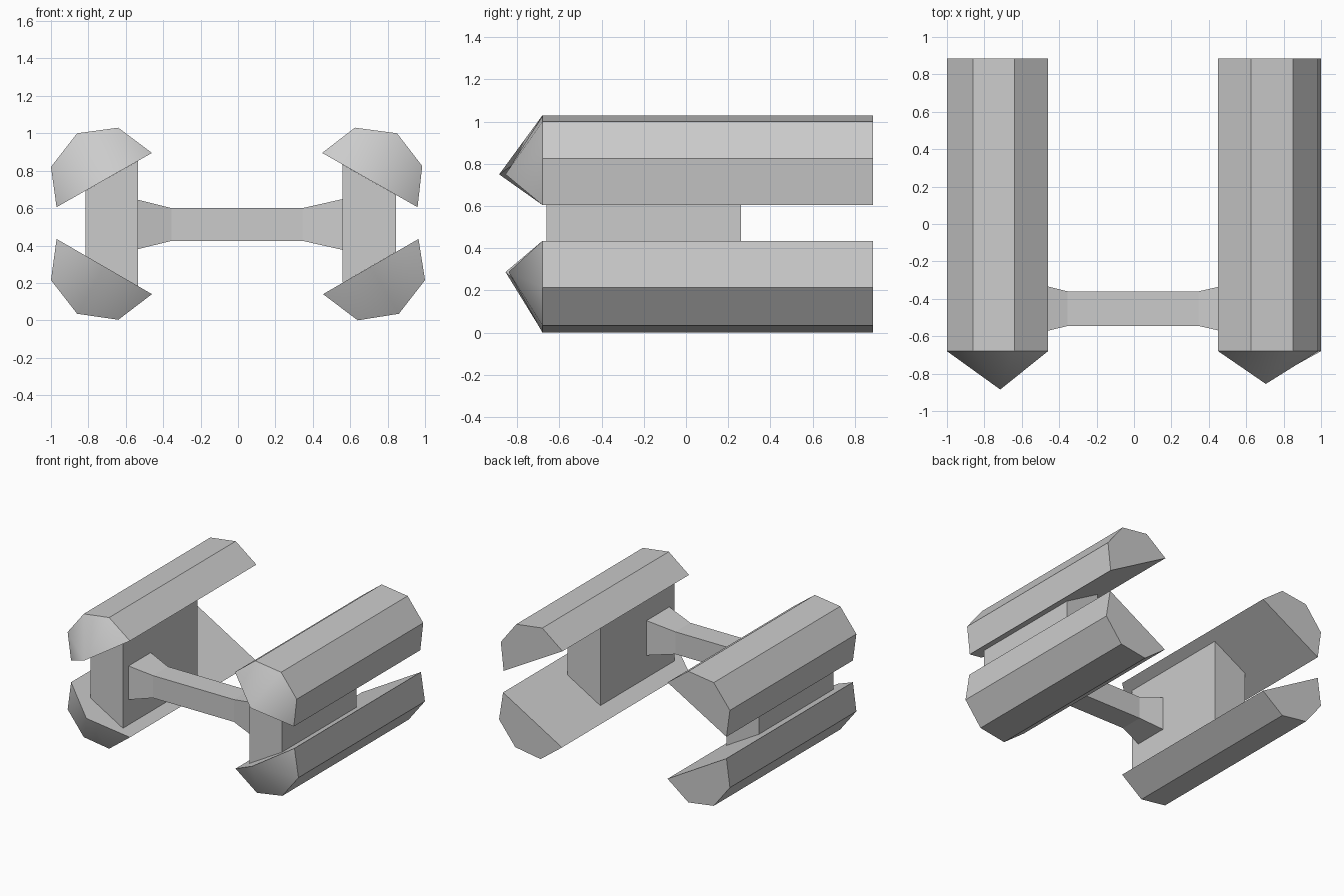
import bpy, bmesh

if "Cube" in bpy.data.objects:
    bpy.data.objects.remove(bpy.data.objects["Cube"])


def make_object(name, bm):
    bmesh.ops.recalc_face_normals(bm, faces=bm.faces[:])
    mesh = bpy.data.meshes.new(name)
    bm.to_mesh(mesh)
    bm.free()
    obj = bpy.data.objects.new(name, mesh)
    bpy.context.collection.objects.link(obj)


def add_ring(bm, points):
    return [bm.verts.new(p) for p in points]


def bridge(bm, a, b):
    n = len(a)
    for i in range(n):
        j = (i + 1) % n
        bm.faces.new((a[i], a[j], b[j], b[i]))


def pod(name, profile, tip_y, y0=-0.68, y1=0.885):
    """Half-octagon bar with a half-cone nose; the flat side joins last and first points."""
    bm = bmesh.new()
    front = add_ring(bm, [(x, y0, z) for x, z in profile])
    back = add_ring(bm, [(x, y1, z) for x, z in profile])
    (xa, za), (xb, zb) = profile[0], profile[-1]
    tip = bm.verts.new(((xa + xb) / 2, tip_y, (za + zb) / 2))
    for i in range(len(profile) - 1):
        bm.faces.new((front[i], front[i + 1], back[i + 1], back[i]))
        bm.faces.new((front[i], front[i + 1], tip)).smooth = True
    bm.faces.new((front[0], tip, front[-1], back[-1], back[0]))
    bm.faces.new(back)
    # keep every edge sharp except those inside the cone
    for e in bm.edges:
        e.smooth = all(f.smooth for f in e.link_faces)
    make_object(name, bm)


def pylon(name, profile, y0=-0.66, y1=0.26):
    bm = bmesh.new()
    front = add_ring(bm, [(x, y0, z) for x, z in profile])
    back = add_ring(bm, [(x, y1, z) for x, z in profile])
    bridge(bm, front, back)
    bm.faces.new(front)
    bm.faces.new(back)
    make_object(name, bm)


# Four pods
pod("upper_left_pod", [(-0.46, 0.895), (-0.64, 1.03), (-0.86, 1.0), (-1.0, 0.82), (-0.97, 0.605)], -0.885)
pod("upper_right_pod", [(0.45, 0.895), (0.625, 1.03), (0.85, 1.0), (0.985, 0.825), (0.96, 0.605)], -0.855)
pod("lower_left_pod", [(-0.46, 0.14), (-0.64, 0.003), (-0.86, 0.035), (-1.0, 0.215), (-0.97, 0.435)], -0.855)
pod("lower_right_pod", [(0.455, 0.14), (0.64, 0.0), (0.86, 0.035), (1.0, 0.215), (0.965, 0.435)], -0.84)

# Upright pylons between upper and lower pods
pylon("left_pylon", [(-0.535, 0.183), (-0.535, 0.852), (-0.815, 0.693), (-0.815, 0.345)])
pylon("right_pylon", [(0.56, 0.201), (0.56, 0.832), (0.845, 0.67), (0.845, 0.366)])

# Cross beam flaring at both ends
bm = bmesh.new()
rings = []
for x, hy, hz in [(-0.535, 0.137, 0.132), (-0.355, 0.0925, 0.0875),
                  (0.345, 0.0925, 0.0875), (0.56, 0.141, 0.136)]:
    rings.append(add_ring(bm, [(x, -0.4525 + sy * hy, 0.5125 + sz * hz)
                               for sy, sz in ((-1, -1), (1, -1), (1, 1), (-1, 1))]))
for a, b in zip(rings, rings[1:]):
    bridge(bm, a, b)
bm.faces.new(rings[0])
bm.faces.new(rings[-1])
make_object("cross_beam", bm)
